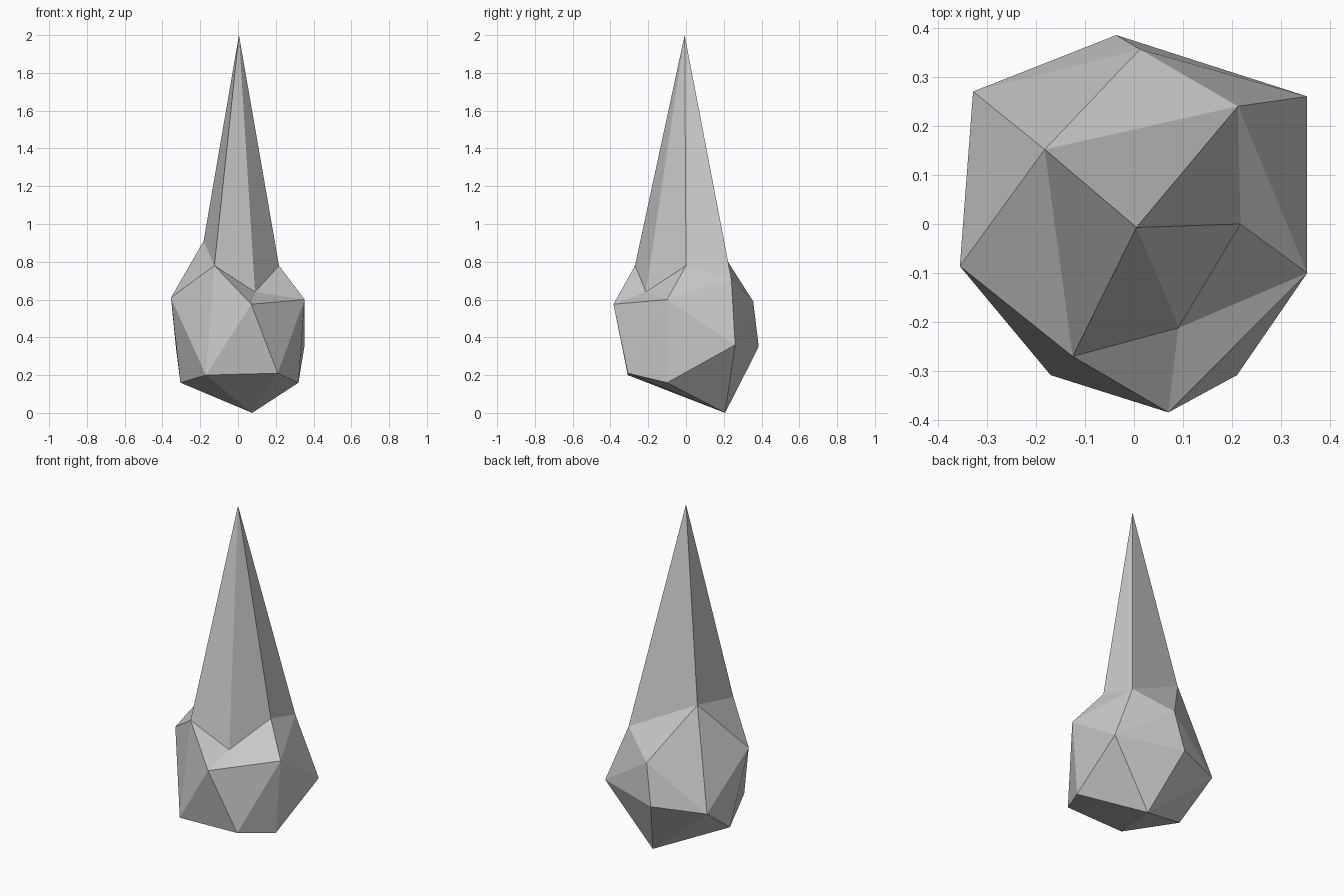
import bpy
import bmesh

cube = bpy.data.objects.get("Cube")
if cube:
    bpy.data.objects.remove(cube, do_unlink=True)

# Stone material
stone = bpy.data.materials.new("stone_grey")
stone.use_nodes = True
colour = (0.6, 0.6, 0.6, 1)
stone.diffuse_color = colour
stone.node_tree.nodes["Principled BSDF"].inputs["Base Color"].default_value = colour

# Corner points, tier by tier
corners = dict(
    # spike tip
    P=(0.005, -0.007, 2),
    # collar where the spike meets the rock
    A=(-0.182, 0.152, 0.91), B=(-0.125, -0.27, 0.78), C=(0.09, -0.212, 0.64),
    D=(0.217, 0, 0.78), E=(0.212, 0.24, 0.71),
    # shoulders of the rock
    F=(-0.355, -0.086, 0.61), G=(0.07, -0.384, 0.575),
    H=(0.353, -0.1, 0.6), I=(0.012, 0.356, 0.59),
    # waist at the back
    J=(-0.328, 0.27, 0.34), K=(0.353, 0.26, 0.36), L=(-0.036, 0.385, 0.35),
    # lower ring and bottom point
    M=(-0.17, -0.308, 0.2), N=(0.21, -0.308, 0.21),
    O=(-0.305, 0.02, 0.16), Q=(0.32, -0.1, 0.16), R=(0.075, 0.207, 0),
)

bm = bmesh.new()
point = {name: bm.verts.new(co) for name, co in corners.items()}


def fan(centre, rim):
    """Triangles from one corner to each neighbouring pair along a rim."""
    for a, b in zip(rim, rim[1:]):
        bm.faces.new([point[centre], point[a], point[b]])


# Spike, then collar, then flanks, then underside
fan("P", "ABCDEA")
for centre, rim in zip("ABCDE", ("EIJFB", "FMGC", "GHD", "HE", "HKI")):
    fan(centre, rim)
for centre, rim in zip("GHIF", ("MNH", "NQK", "KLJ", "JOM")):
    fan(centre, rim)
fan("R", "KQNMOJLK")
bmesh.ops.recalc_face_normals(bm, faces=bm.faces)

mesh = bpy.data.meshes.new("spiked_rock")
bm.to_mesh(mesh)
bm.free()
mesh.materials.append(stone)
rock = bpy.data.objects.new("spiked_rock", mesh)
bpy.context.collection.objects.link(rock)
